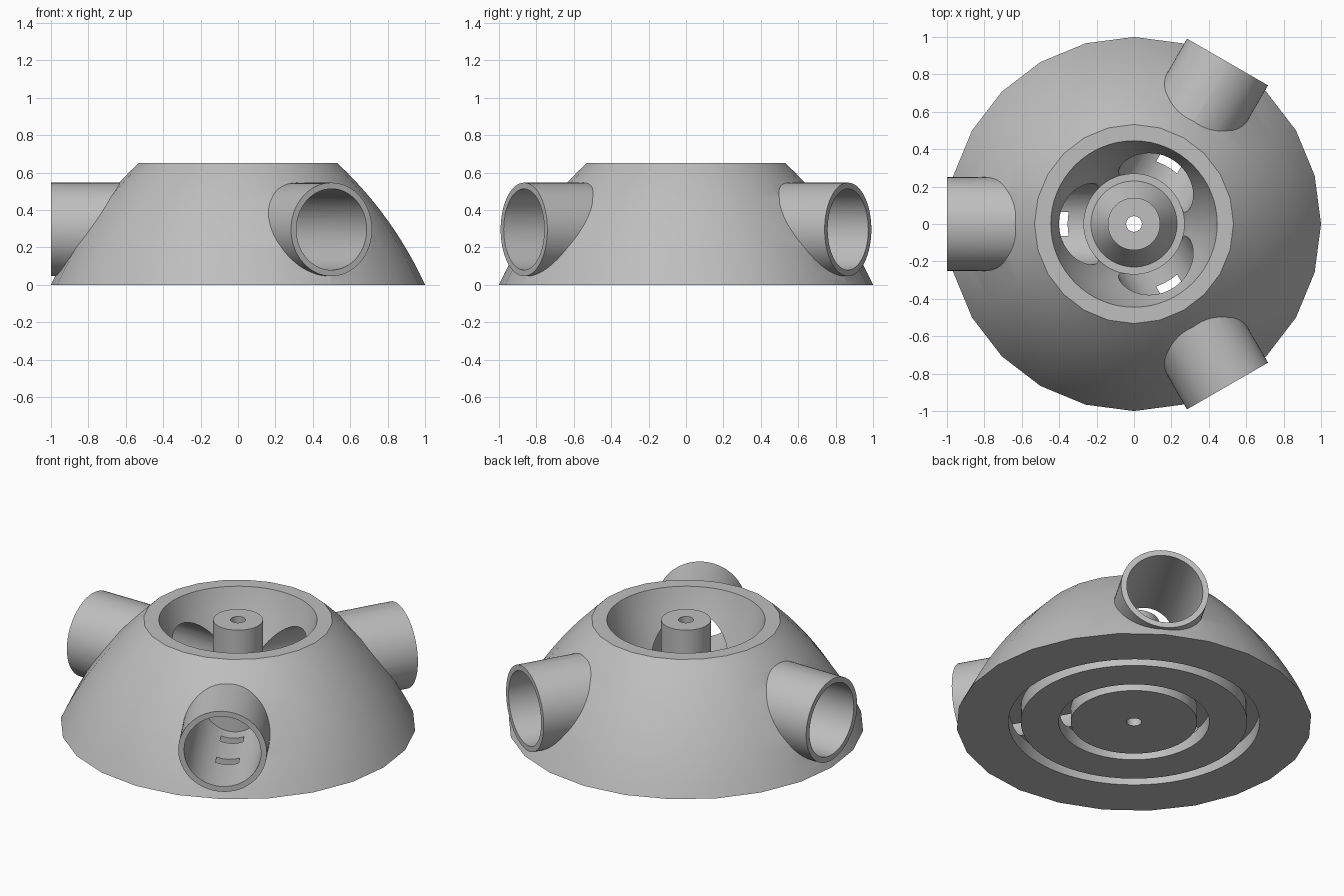
import bpy, bmesh
from math import cos, sin, pi, radians
from mathutils import Matrix, Vector

cube = bpy.data.objects.get("Cube")
if cube:
    bpy.data.objects.remove(cube, do_unlink=True)

HEIGHT = 0.65
BORE_Z = 0.296
PIPE_ANGLES = (60, 180, 300)

grey = bpy.data.materials.new("light grey")
grey.use_nodes = True
colour = (0.52, 0.52, 0.52, 1)
grey.diffuse_color = colour
grey.node_tree.nodes["Principled BSDF"].inputs["Base Color"].default_value = colour


def make_object(name, bm):
    bmesh.ops.recalc_face_normals(bm, faces=bm.faces)
    mesh = bpy.data.meshes.new(name)
    bm.to_mesh(mesh)
    bm.free()
    mesh.materials.append(grey)
    ob = bpy.data.objects.new(name, mesh)
    bpy.context.collection.objects.link(ob)
    return ob


def lathe(name, profile, sides, closed=False):
    """Turn (radius, z) points around the z axis; open profiles get end caps."""
    bm = bmesh.new()
    rings = [[bm.verts.new((r * cos(2 * pi * i / sides), r * sin(2 * pi * i / sides), z))
              for i in range(sides)] for r, z in profile]
    pairs = list(zip(rings, rings[1:]))
    if closed:
        pairs.append((rings[-1], rings[0]))
    else:
        bm.faces.new(rings[0])
        bm.faces.new(rings[-1])
    for a, b in pairs:
        for i in range(sides):
            j = (i + 1) % sides
            bm.faces.new((a[i], a[j], b[j], b[i]))
    return make_object(name, bm)


def radial_cylinder(name, radius, start, end, angle):
    """Horizontal cylinder pointing outwards at the given angle."""
    bm = bmesh.new()
    place = (Matrix.Rotation(radians(angle), 4, "Z")
             @ Matrix.Translation(((start + end) / 2, 0, BORE_Z))
             @ Matrix.Rotation(pi / 2, 4, "Y"))
    bmesh.ops.create_cone(bm, cap_ends=True, segments=64, radius1=radius,
                          radius2=radius, depth=end - start, matrix=place)
    return make_object(name, bm)


def combine(target, other, operation):
    mod = target.modifiers.new("combine", "BOOLEAN")
    mod.operation = operation
    mod.solver = "EXACT"
    mod.object = other
    bpy.context.view_layer.objects.active = target
    bpy.ops.object.modifier_apply(modifier=mod.name)
    bpy.data.objects.remove(other, do_unlink=True)


# Domed body: a gently bulging curve from base to rim
base, bulge, rim = Vector((1, 0)), Vector((0.83, 0.37)), Vector((0.532, HEIGHT))
steps = 12
curve = [base * (1 - t) ** 2 + bulge * 2 * t * (1 - t) + rim * t ** 2
         for t in (i / steps for i in range(steps + 1))]
body = lathe("vented_dome", curve, 24)

# Three side pipes
for angle in PIPE_ANGLES:
    combine(body, radial_cylinder("side_pipe", 0.25, 0.33, 1.0, angle), "UNION")

# Central bowl
bowl = [(0.264, 0.18), (0.29, 0.245), (0.312, 0.295), (0.358, 0.4), (0.4, 0.51),
        (0.427, 0.585), (0.445, HEIGHT), (0.455, 0.7)]
combine(body, lathe("bowl_cutter", bowl, 64), "DIFFERENCE")

# Bores running from the pipe mouths into the bowl
for angle in PIPE_ANGLES:
    combine(body, radial_cylinder("bore_cutter", 0.217, 0.15, 1.1, angle), "DIFFERENCE")

# Ring grooves in the underside
for inner, outer in ((0.355, 0.424), (0.637, 0.707)):
    groove = [(inner, -0.05), (outer, -0.05), (outer, 0.089), (inner, 0.089)]
    combine(body, lathe("groove_cutter", groove, 64, closed=True), "DIFFERENCE")

# Core with a flared foot and centre post
core = [(0.27, 0.02), (0.27, 0.2), (0.23, 0.2), (0.14, 0.35), (0.14, HEIGHT)]
combine(body, lathe("centre_post", core, 64), "UNION")

# Hole down the post
combine(body, lathe("hole_cutter", [(0.042, -0.1), (0.042, 0.8)], 32), "DIFFERENCE")

# Smooth curved walls, keep the edges crisp
bpy.ops.object.select_all(action="DESELECT")
body.select_set(True)
bpy.context.view_layer.objects.active = body
bpy.ops.object.shade_smooth_by_angle(angle=radians(30))
